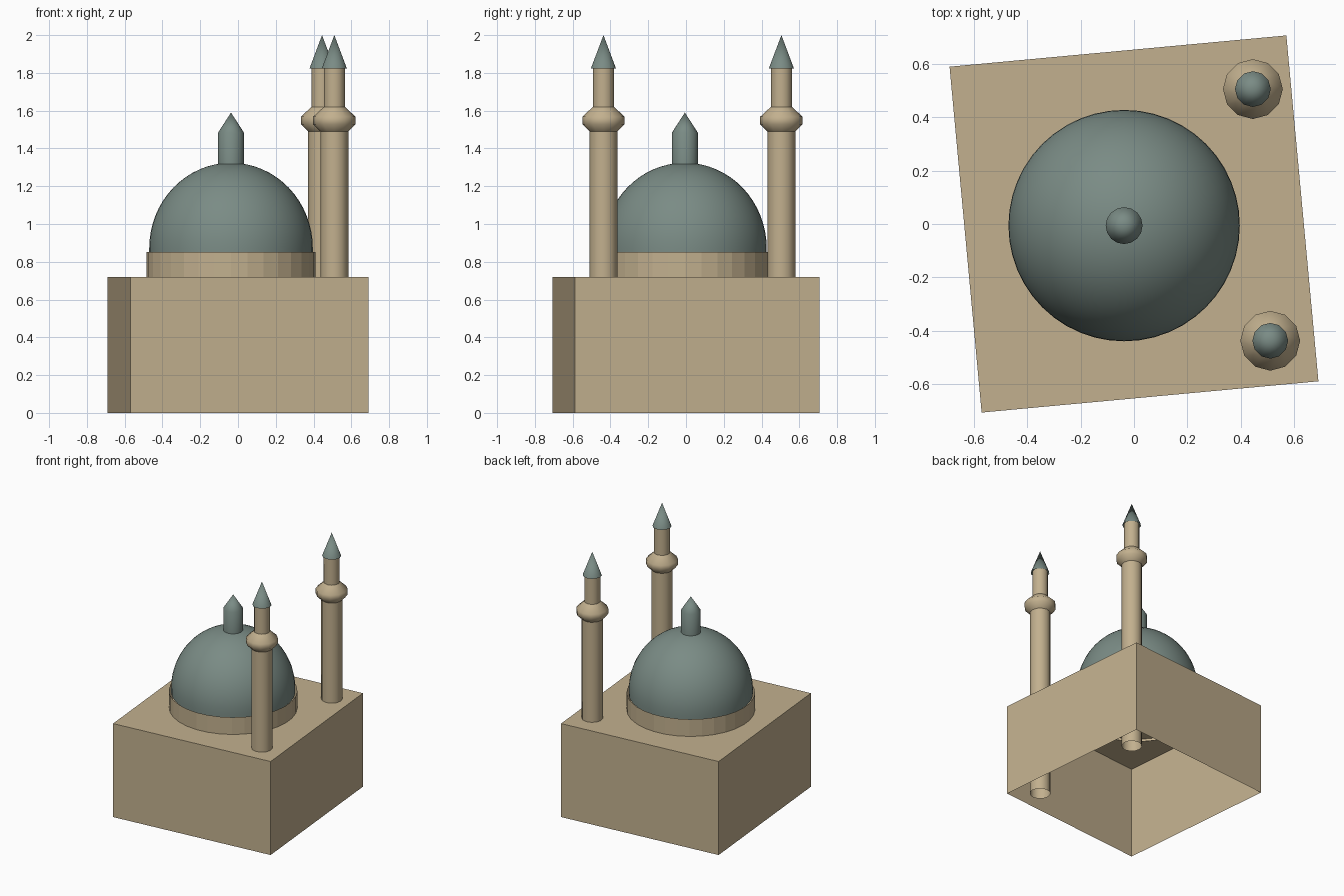
import bpy, math

if "Cube" in bpy.data.objects:
    bpy.data.objects.remove(bpy.data.objects["Cube"])


def material(name, rgb):
    m = bpy.data.materials.new(name)
    m.diffuse_color = (*rgb, 1.0)
    m.use_nodes = True
    m.node_tree.nodes["Principled BSDF"].inputs["Base Color"].default_value = m.diffuse_color
    return m


STONE = material("tan stone", (0.54, 0.434, 0.272))
ROOF = material("grey green roof", (0.195, 0.26, 0.235))


def make(name, verts, faces, mat, smooth):
    me = bpy.data.meshes.new(name)
    me.from_pydata(verts, [], faces)
    me.materials.append(mat)
    ob = bpy.data.objects.new(name, me)
    bpy.context.collection.objects.link(ob)
    if smooth:
        bpy.ops.object.select_all(action='DESELECT')
        bpy.context.view_layer.objects.active = ob
        ob.select_set(True)
        bpy.ops.object.shade_smooth_by_angle(angle=math.radians(smooth))
    return ob


def lathe(name, profile, center, sides, mat, smooth=0):
    """Open shell turned around z from (radius, height) pairs; radius 0 makes a tip."""
    verts, rings = [], []
    for r, z in profile:
        n = 1 if r == 0 else sides
        rings.append([len(verts) + i % n for i in range(sides)])
        for i in range(n):
            a = math.tau * i / sides
            verts.append((center[0] + r * math.cos(a), center[1] + r * math.sin(a), z))
    faces = []
    for lo, hi in zip(rings, rings[1:]):
        for i in range(sides):
            j = (i + 1) % sides
            f = [lo[i], lo[j], hi[j], hi[i]]
            faces.append(list(dict.fromkeys(f)))
    return make(name, verts, faces, mat, smooth)


# Prayer hall: slightly turned box with an open underside
hx, hy, H = 0.633, 0.65, 0.72
corners = [(-hx, -hy), (hx, -hy), (hx, hy), (-hx, hy)]
hall = make("hall",
            [(x, y, z) for z in (0, H) for x, y in corners],
            [(i, (i + 1) % 4, (i + 1) % 4 + 4, i + 4) for i in range(4)] + [(4, 5, 6, 7)],
            STONE, 0)
hall.rotation_euler.z = math.radians(5.3)

# Drum, dome and finial
C = (-0.037, -0.006)
lathe("drum", [(0.448, 0.70), (0.448, 0.852)], C, 32, STONE)
R, RZ, Z0 = 0.433, 0.452, 0.872
dome = [(R, 0.84)] + [(R * math.cos(t), Z0 + RZ * math.sin(t))
                      for t in (math.pi / 2 * k / 16 for k in range(16))] + [(0, Z0 + RZ)]
lathe("dome", dome, C, 48, ROOF, 40)
lathe("finial", [(0.069, 1.30), (0.069, 1.483), (0, 1.59)], C, 16, ROOF, 40)

# Two minarets along the right side
for label, pos in (("front", (0.51, -0.437)), ("back", (0.445, 0.505))):
    lathe(label + "_minaret_shaft", [(0.074, 0), (0.074, 1.50)], pos, 12, STONE, 40)
    lathe(label + "_minaret_balcony",
          [(0.074, 1.49), (0.112, 1.528), (0.112, 1.568), (0.056, 1.62)], pos, 12, STONE, 60)
    lathe(label + "_minaret_turret", [(0.056, 1.61), (0.056, 1.83)], pos, 12, STONE, 40)
    lathe(label + "_minaret_spire", [(0.067, 1.822), (0, 2.0)], pos, 12, ROOF, 40)
